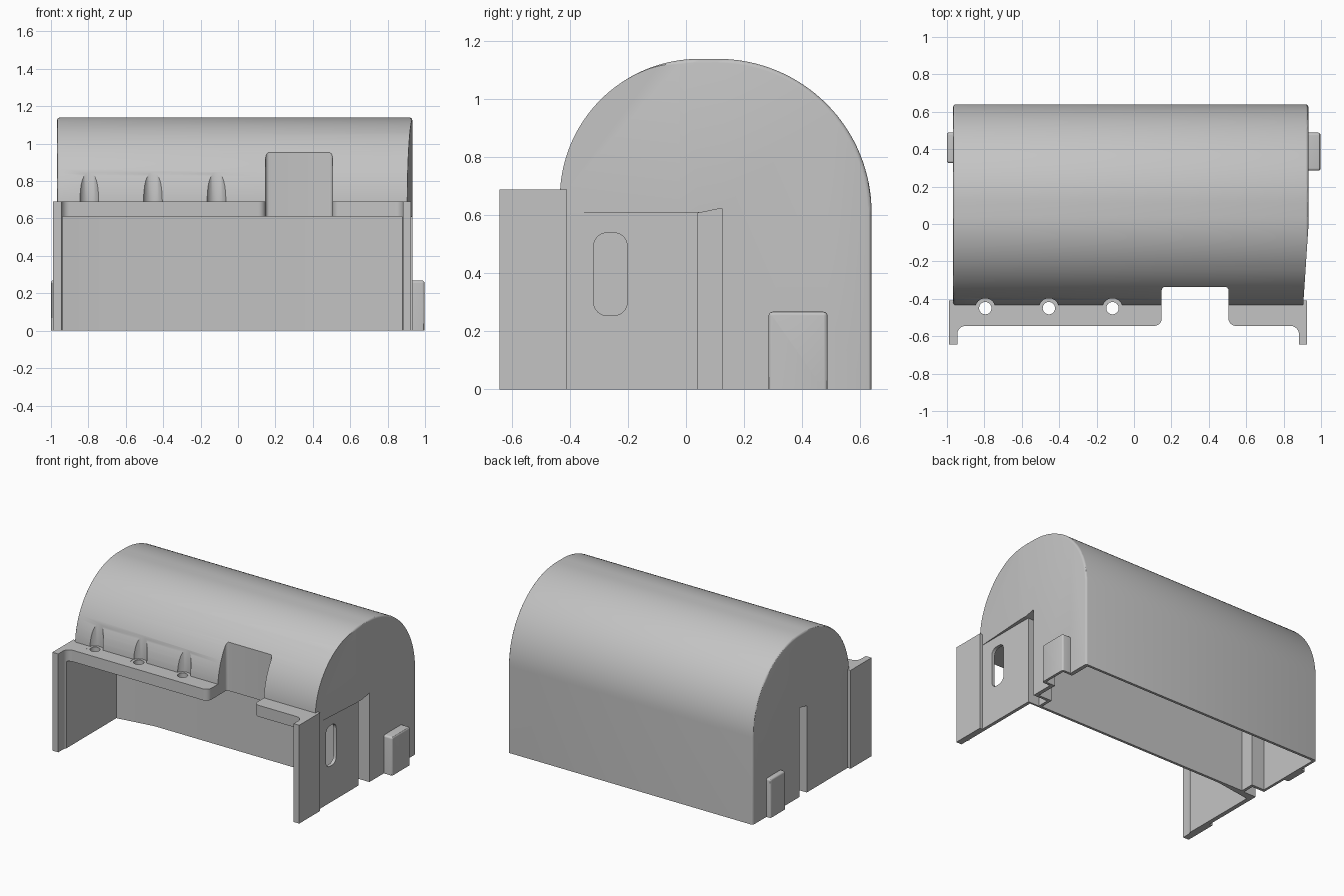
import bpy, bmesh, math
from mathutils import Vector

if "Cube" in bpy.data.objects:
    bpy.data.objects.remove(bpy.data.objects["Cube"])

grey = bpy.data.materials.new("light_grey")
grey.diffuse_color = (0.55, 0.55, 0.55, 1)
grey.use_nodes = True
grey.node_tree.nodes["Principled BSDF"].inputs["Base Color"].default_value = grey.diffuse_color


def prism(name, pts, lo, hi, axis="z", bevel=0.0):
    """Extrude a 2D outline along z (points are x,y) or along x (points are y,z)."""
    def place(p, t):
        return (p[0], p[1], t) if axis == "z" else (t, p[0], p[1])
    bm = bmesh.new()
    a = [bm.verts.new(place(p, lo)) for p in pts]
    b = [bm.verts.new(place(p, hi)) for p in pts]
    ends = [bm.faces.new(a), bm.faces.new(b)]
    for i in range(len(pts)):
        j = (i + 1) % len(pts)
        bm.faces.new((a[i], a[j], b[j], b[i]))
    bmesh.ops.recalc_face_normals(bm, faces=bm.faces)
    if bevel:  # soften the end outlines, leaving the open bottom square
        edges = [e for f in ends for e in f.edges if max(v.co.z for v in e.verts) > 0.01]
        bmesh.ops.bevel(bm, geom=edges, offset=bevel, segments=3, profile=0.5, affect="EDGES")
    me = bpy.data.meshes.new(name)
    bm.to_mesh(me)
    bm.free()
    ob = bpy.data.objects.new(name, me)
    bpy.context.collection.objects.link(ob)
    return ob


def box(name, x0, x1, y0, y1, z0, z1):
    return prism(name, [(x0, y0), (x1, y0), (x1, y1), (x0, y1)], z0, z1)


def circle(cx, cy, r, a0=0, a1=360, n=32):
    return [(cx + r * math.cos(math.radians(a0 + (a1 - a0) * i / n)),
             cy + r * math.sin(math.radians(a0 + (a1 - a0) * i / n))) for i in range(n)]


def rounded(pts, n=6):
    """Outline with corners (x, y, radius) turned into smooth curves."""
    out = []
    for i, (x, y, r) in enumerate(pts):
        p = Vector((x, y))
        if r == 0:
            out.append((x, y))
            continue
        u = (Vector(pts[i - 1][:2]) - p).normalized()
        v = (Vector(pts[(i + 1) % len(pts)][:2]) - p).normalized()
        c = p + (u + v) * r
        for k in range(n + 1):
            t = math.pi / 2 * k / n
            out.append(tuple(c - v * r * math.cos(t) - u * r * math.sin(t)))
    return out


def boolean(target, tool, op="DIFFERENCE"):
    mod = target.modifiers.new("cut", "BOOLEAN")
    mod.operation, mod.solver, mod.object = op, "EXACT", tool
    bpy.context.view_layer.objects.active = target
    bpy.ops.object.modifier_apply(modifier=mod.name)
    bpy.data.objects.remove(tool, do_unlink=True)


def vault(inset):
    """Arched roof line from the rear side over to the front side."""
    return (circle(0.11, 0.61, 0.53 - inset, 0, 90, 32) + [(0.11, 1.14 - inset)]
            + circle(0.045, 0.66, 0.48 - inset, 90, 180, 32))


# Vaulted body, right end narrowing towards the front
shell = prism("vaulted_cover", [(0.64, 0)] + vault(0) + [(-0.435, 0.66), (-0.42, 0.6), (-0.42, 0)],
              -0.967, 0.932, "x", 0.014)
boolean(shell, prism("taper", [(0.9, -0.506), (0.936, 0.04), (1.1, 0.04), (1.1, -0.506)], -0.1, 1.3))
boolean(shell, box("side_panel", 0.905, 1.1, -0.6, 0.045, -0.1, 0.61))

# Front frame with ledge and side flanges
boolean(shell, box("front_frame", -0.99, 0.925, -0.643, -0.41, 0, 0.69), "UNION")

# Small blocks on both ends
for x0, x1, y0, y1, h in ((0.9, 0.997, 0.285, 0.488, 0.268), (-1.0, -0.94, 0.325, 0.49, 0.27)):
    outline = [(y0, 0, 0), (y1, 0, 0), (y1, h, 0.014), (y0, h, 0.014)]
    boolean(shell, prism("end_block", rounded(outline), x0, x1, "x", 0.012), "UNION")

# Front opening: ledge edge and tall notch
boolean(shell, prism("front_notch", rounded([
    (-0.945, -1, 0), (-0.945, -0.545, 0.045), (0.148, -0.545, 0.04), (0.148, -0.335, 0.02),
    (0.505, -0.335, 0.02), (0.505, -0.545, 0.04), (0.882, -0.545, 0.045), (0.882, -1, 0)]), -0.1, 0.952))

# Front pocket under the ledge
boolean(shell, prism("pocket", [(-0.937, -0.57), (0.882, -0.57), (0.882, 0.03), (-0.67, 0.03),
                                (-0.937, -0.01)], -0.1, 0.61))

# Hollow inside of the vault, open at the bottom
boolean(shell, prism("cavity", [(0.622, -0.1)] + [p for p in vault(0.018) if p[0] > -0.3]
                     + [(-0.3, 0.64), (0.145, 0.64), (0.145, -0.1)], -0.949, 0.905, "x"))
boolean(shell, box("mid_cavity", -0.85, 0.8, 0.048, 0.2, -0.1, 0.7))
boolean(shell, box("right_block_hollow", 0.85, 0.979, 0.303, 0.47, -0.1, 0.25))

# Vertical slots on both ends
for x0, x1 in ((0.82, 1.1), (-1.1, -0.87)):
    boolean(shell, prism("slot", [(0.042, -0.1), (0.125, -0.1), (0.125, 0.625), (0.042, 0.608)], x0, x1, "x"))

# Slim window in the right side
boolean(shell, prism("window", rounded([(-0.318, 0.255, 0.045), (-0.203, 0.255, 0.045),
                                        (-0.203, 0.54, 0.045), (-0.318, 0.54, 0.045)]), 0.8, 1.1, "x"))

# Screw holes and the clearance flutes above them
for x in (-0.795, -0.455, -0.115):
    boolean(shell, prism("screw_hole", circle(x, -0.45, 0.033), 0.5, 0.75))
    boolean(shell, prism("flute", circle(x, -0.45, 0.053), 0.689, 0.95))

# Finish
shell.data.materials.clear()
shell.data.materials.append(grey)
for f in shell.data.polygons:
    f.material_index = 0
bpy.ops.object.select_all(action="DESELECT")
shell.select_set(True)
bpy.context.view_layer.objects.active = shell
bpy.ops.object.shade_smooth_by_angle(angle=math.radians(30))
